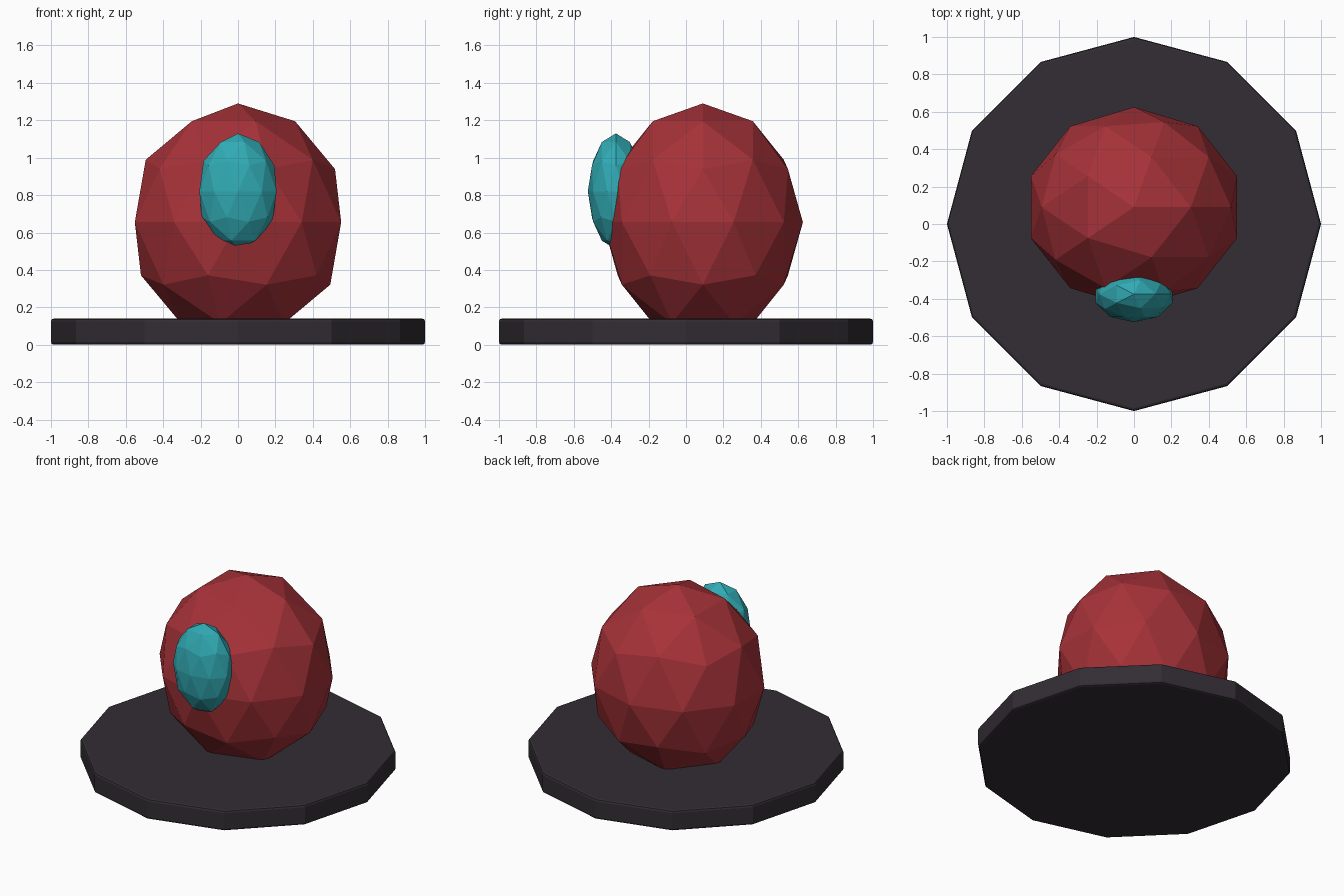
import bpy

if "Cube" in bpy.data.objects:
    bpy.data.objects.remove(bpy.data.objects["Cube"])


def finish(obj, name, color):
    obj.name = name
    mat = bpy.data.materials.new(name + "_paint")
    mat.diffuse_color = (*color, 1.0)
    mat.use_nodes = True
    mat.node_tree.nodes["Principled BSDF"].inputs["Base Color"].default_value = mat.diffuse_color
    obj.data.materials.append(mat)
    return obj


def faceted_ball(name, location, radii, color):
    bpy.ops.mesh.primitive_ico_sphere_add(subdivisions=2, radius=1, location=location)
    obj = bpy.context.object
    obj.scale = radii
    return finish(obj, name, color)


# twelve-sided stand with a softened rim
bpy.ops.mesh.primitive_cylinder_add(vertices=12, radius=1, depth=0.14, location=(0, 0, 0.07))
base = finish(bpy.context.object, "base", (0.032, 0.026, 0.034))
bevel = base.modifiers.new("rim_bevel", 'BEVEL')
bevel.width = 0.015
bevel.segments = 2

# egg-shaped body sunk into the stand
faceted_ball("body", (0, 0.09, 0.655), (0.58, 0.535, 0.635), (0.38, 0.032, 0.04))

# oval visor on the front of the body
faceted_ball("visor", (0, -0.375, 0.82), (0.217, 0.15, 0.31), (0.03, 0.40, 0.45))
